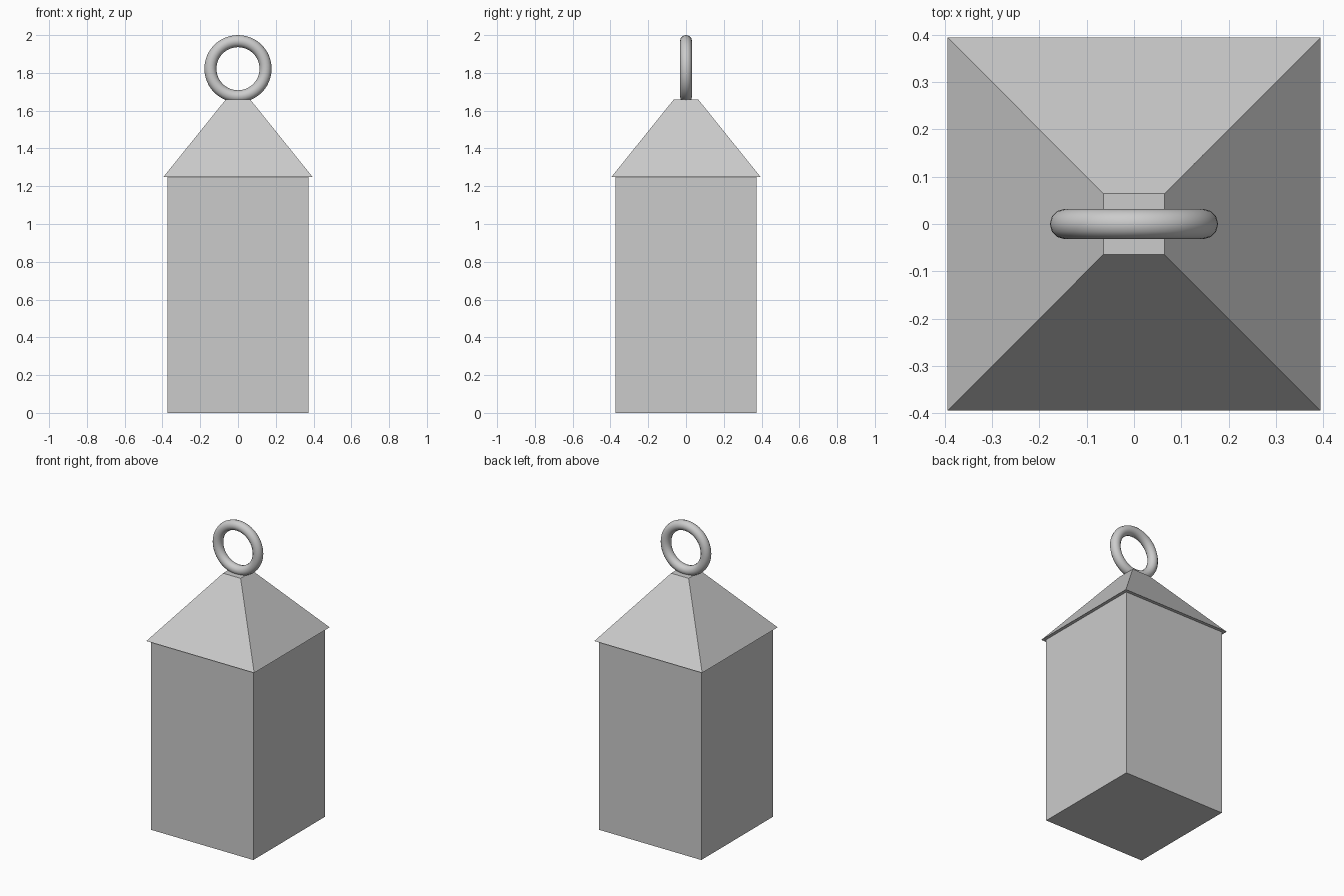
import bpy
import math

if "Cube" in bpy.data.objects:
    bpy.data.objects.remove(bpy.data.objects["Cube"])


def square_prism(name, bottom, top, z0, z1):
    """Four-sided prism or frustum given half widths and heights."""
    r = math.sqrt(2)
    bpy.ops.mesh.primitive_cone_add(vertices=4, radius1=bottom * r, radius2=top * r,
                                    depth=z1 - z0, location=(0, 0, (z0 + z1) / 2),
                                    rotation=(0, 0, math.pi / 4))
    obj = bpy.context.object
    obj.name = name
    bpy.ops.object.transform_apply(location=False, rotation=True, scale=True)
    return obj


# Lantern body and overhanging tapered cap
square_prism("body", 0.373, 0.373, 0.0, 1.25)
square_prism("roof", 0.394, 0.064, 1.25, 1.66)

# Upright hanging ring
bpy.ops.mesh.primitive_torus_add(major_radius=0.146, minor_radius=0.032,
                                 major_segments=48, minor_segments=12,
                                 location=(0, 0, 1.822),
                                 rotation=(math.pi / 2, 0, 0))
ring = bpy.context.object
ring.name = "hanging_ring"
bpy.ops.object.shade_smooth_by_angle(angle=math.radians(40))
